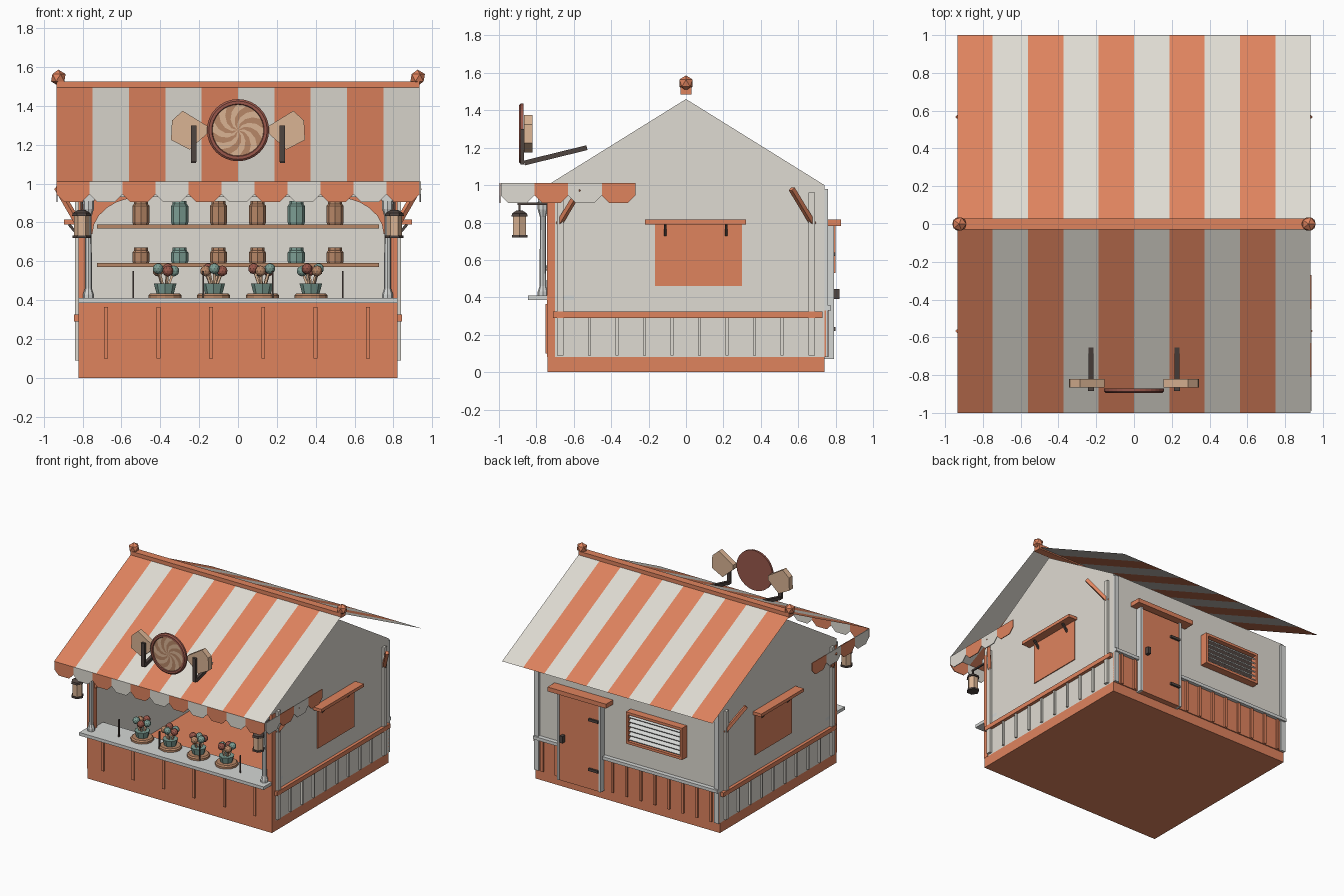
import bpy, bmesh, math
from math import sin, cos, pi
from mathutils import Vector, Matrix

start_cube = bpy.data.objects.get("Cube")
if start_cube:
    bpy.data.objects.remove(start_cube, do_unlink=True)


def material(name, red, green, blue):
    """Flat colour from 8-bit screen values, stored as linear."""
    colour = [(c / 255) ** 2.2 for c in (red, green, blue)] + [1]
    mat = bpy.data.materials.new(name)
    mat.use_nodes = True
    mat.diffuse_color = colour
    mat.node_tree.nodes["Principled BSDF"].inputs["Base Color"].default_value = colour
    return mat


orange = material("warm orange", 222, 130, 94)
cream = material("cream white", 222, 218, 209)
trim = material("pale grey trim", 212, 214, 212)
tan = material("light tan", 217, 178, 146)
brown = material("caramel brown", 182, 134, 103)
teal = material("muted teal", 124, 157, 147)
metal = material("dark metal", 80, 70, 66)
red = material("dark red", 152, 88, 76)


def finish(name, bm, *mats, normals=True):
    if normals:
        bmesh.ops.recalc_face_normals(bm, faces=bm.faces)
    mesh = bpy.data.meshes.new(name)
    bm.to_mesh(mesh)
    bm.free()
    for mat in mats:
        mesh.materials.append(mat)
    obj = bpy.data.objects.new(name, mesh)
    bpy.context.scene.collection.objects.link(obj)
    return obj


def box(name, mat, xs, ys, zs):
    """Box between two limits on each axis."""
    bm = bmesh.new()
    bmesh.ops.create_cube(bm, size=1)
    limits = [sorted(pair) for pair in (xs, ys, zs)]
    for v in bm.verts:
        v.co = [lo if c < 0 else hi for c, (lo, hi) in zip(v.co, limits)]
    return finish(name, bm, mat)


def beam(name, mat, start, end, width):
    """Square bar between two points."""
    start, end = Vector(start), Vector(end)
    bm = bmesh.new()
    bmesh.ops.create_cube(bm, size=1)
    bmesh.ops.scale(bm, vec=(width, width, (end - start).length), verts=bm.verts)
    turn = (end - start).to_track_quat('Z', 'Y').to_matrix().to_4x4()
    bm.transform(Matrix.Translation((start + end) / 2) @ turn)
    return finish(name, bm, mat)


def prism(name, mat, axis, outline, lo, hi):
    """Outline extruded along x or y."""
    place = (lambda p, d: (d, *p)) if axis == "x" else (lambda p, d: (p[0], d, p[1]))
    bm = bmesh.new()
    face = bm.faces.new([bm.verts.new(place(p, lo)) for p in outline])
    out = bmesh.ops.extrude_face_region(bm, geom=[face])["geom"]
    shift = Vector(place((0, 0), hi - lo))
    for v in out:
        if isinstance(v, bmesh.types.BMVert):
            v.co += shift
    return finish(name, bm, mat)


def turned(name, mat, centre, profile, sides=8, toward_front=False):
    """Lathe of (radius, height) points about z, or about -y."""
    bm = bmesh.new()
    rings = [[bm.verts.new((r * cos(2 * pi * k / sides), r * sin(2 * pi * k / sides), h))
              for k in range(sides)] for r, h in profile]
    for low, high in zip(rings, rings[1:]):
        for k in range(sides):
            n = (k + 1) % sides
            bm.faces.new((low[k], low[n], high[n], high[k]))
    bm.faces.new(rings[0])
    bm.faces.new(rings[-1])
    turn = Matrix.Rotation(pi / 2, 4, 'X') if toward_front else Matrix.Identity(4)
    bm.transform(Matrix.Translation(centre) @ turn)
    return finish(name, bm, mat)


def ball(name, mat, centre, radius, detail=1):
    bm = bmesh.new()
    bmesh.ops.create_icosphere(bm, subdivisions=detail, radius=radius)
    bm.transform(Matrix.Translation(centre))
    return finish(name, bm, mat)


W, D, EAVE = .82, .74, .935     # half width, half depth, roof half width

# Shell
box("floor_base", orange, (-W, W), (-D, D), (0, .08))
box("back_wall", cream, (-W, W), (.7, D), (.08, 1))
prism("gable_block", cream, "x", [(-D, 1), (D, 1), (0, 1.46)], -W, W)
box("counter_front", orange, (-W, W), (-D, -.7), (0, .385))
box("counter_top", trim, (-W, W), (-.845, -.6), (.385, .41))
for i in range(6):
    x = -.68 + .27 * i
    box("counter_slat", orange, (x - .01, x + .01), (-.75, -D), (.1, .365))

# Striped roof sheets
for name, side in (("front_roof", -1), ("back_roof", 1)):
    bm = bmesh.new()
    rows = [[bm.verts.new((EAVE * (i / 5 - 1), y, z)) for i in range(11)]
            for y, z in ((0, 1.51), (side, 1.01))]
    for i in range(10):
        quad = [rows[0][i], rows[0][i + 1], rows[1][i + 1], rows[1][i]]
        face = bm.faces.new(quad if side > 0 else quad[::-1])
        face.normal_update()
        if face.normal.z < 0:
            face.normal_flip()
        face.material_index = i % 2
    finish(name, bm, orange, cream, normals=False)
box("ridge_beam", orange, (-EAVE, EAVE), (-.03, .03), (1.485, 1.525))


def scallop(axis, start, width, mat, depth):
    cut, end = .04, start + width
    outline = [(start, 1.01), (end, 1.01), (end, .945), (end - cut, .905),
               (start + cut, .905), (start, .945)]
    prism("valance_scallop", mat, axis, outline, depth, depth + .006)


for i in range(11):
    scallop("y", EAVE * (2 * i / 11 - 1), EAVE * 2 / 11, cream if i % 2 else orange, -.998)

for s in (-1, 1):
    # Side walls, corner boards and panelling
    box("side_wall", cream, (s * .78, s * W), (-D, D), (.08, 1))
    box("front_post", orange, (s * .765, s * (W + .002)), (-D - .003, -.7), (.08, .95))
    box("side_rail", orange, (s * W, s * .845), (-.71, .73), (.29, .325))
    for t in (-1, 1):
        box("side_corner_board", cream, (s * W, s * .84), (t * .655, t * .69), (.09, .96))
        beam("eave_brace", orange, (s * W, t * .68, .79), (s * .93, t * .565, .98), .025)
    for i in range(8):
        y = -.515 + .147 * i
        box("side_batten", cream, (s * W, s * .835), (y - .008, y + .008), (.09, .29))

    # Side hatch with its shelf canopy
    box("side_hatch", orange, (s * W, s * .827), (-.165, .3), (.46, .79))
    box("hatch_canopy", orange, (s * W, s * .895), (-.22, .32), (.79, .815))
    for y in (-.11, .215):
        beam("hatch_bracket", metal, (s * W, y, .73), (s * .87, y, .79), .014)
    for i in range(4):
        scallop("x", -.99 + .18 * i, .18, orange if i % 2 else cream, s * EAVE)
    ball("ridge_finial", orange, (s * .925, 0, 1.545), .042)

    # Arched opening corners and turned columns
    arch = [(s * .765, .95), (s * .765, .74)]
    arch += [(s * (.5 + .25 * cos(a * pi / 12)), .74 + .19 * sin(a * pi / 12)) for a in range(7)]
    prism("arch_corner", orange, "y", arch + [(s * .5, .95)], -.73, -.71)
    turned("column", trim, (s * .77, -.765, .41),
           [(.028, 0), (.028, .02), (.018, .05), (.016, .42), (.028, .46), (.028, .5)])
    box("column_header", trim, (s * .74, s * .8), (-.79, -D), (.91, .95))

    # Hanging lantern
    lamp = (s * .805, -.89, .72)
    beam("lantern_arm", metal, (lamp[0], -D, .9), (lamp[0], -.9, .9), .012)
    beam("lantern_hook", metal, (lamp[0], -.89, .84), (lamp[0], -.89, .905), .01)
    turned("lantern_glass", tan, lamp, [(.04, .012), (.04, .115)], 6)
    turned("lantern_foot", metal, lamp, [(.048, 0), (.048, .014)], 6)
    turned("lantern_cap", metal, lamp, [(.05, .112), (.046, .128), (.018, .145)], 6)

    # Sign supports and wrapper ends
    beam("sign_arm", metal, (s * .228, -.865, 1.118), (s * .228, -.53, 1.2), .026)
    box("sign_post", metal, (s * .213, s * .243), (-.885, -.865), (1.11, 1.3))
    wing = [(.155, 1.295), (.285, 1.375), (.34, 1.325), (.345, 1.225), (.25, 1.175), (.155, 1.26)]
    prism("wrapper_end", tan, "y", [(s * x, z) for x, z in wing], -.865, -.82)

box("front_header", cream, (-.78, .78), (-D, -.7), (.93, 1))

# Round swirl sign
sign = (0, -.87, 1.275)
turned("sign_rim", red, sign, [(.16, 0), (.16, .016), (.15, .024), (.135, .024), (.13, .014)], 32, True)
bm = bmesh.new()
rings = [[bm.verts.new((r * .033 * cos(a), -.887, sign[2] + r * .033 * sin(a)))
          for a in [2 * pi * k / 32 - .28 * r for k in range(32)]] for r in range(5)]
for r in range(4):
    for k in range(32):
        n = (k + 1) % 32
        face = bm.faces.new((rings[r][k], rings[r][n], rings[r + 1][n], rings[r + 1][k]))
        face.material_index = k // 2 % 2
bmesh.ops.remove_doubles(bm, verts=bm.verts, dist=.0005)
for face in bm.faces:
    face.normal_update()
    if face.normal.y > 0:
        face.normal_flip()
finish("sign_swirl", bm, tan, brown, normals=False)

# Shelves and jars inside
for shelf, height in ((.79, .12), (.59, .08)):
    box("shelf", brown, (-.725, .725), (.56, .7), (shelf - .02, shelf))
    for i in range(6):
        turned("jar", teal if i in (1, 4) else brown, (-.5 + .2 * i, .63, shelf),
               [(.04, 0), (.044, .01), (.044, height - .025), (.036, height - .015),
                (.036, height)])

# Sweet pots and thin rods on the counter
for i in range(4):
    x, y = -.375 + .25 * i, -.68
    turned("pot_tray", brown, (x, y, .41), [(.085, 0), (.085, .015), (.075, .025)], 12)
    turned("pot", teal, (x, y, .435), [(.045, 0), (.058, .05), (.05, .05)], 8)
    for k, mat in enumerate((teal, red, brown, teal, red)):
        a = 2 * pi * k / 5 + i
        top = (x + .045 * cos(a), y + .04 * sin(a), .55 + .012 * (k % 2))
        beam("sweet_stick", tan, (x + .015 * cos(a), y + .015 * sin(a), .47), top, .012)
        ball("sweet", mat, top, .028, 2)
    beam("counter_rod", metal, (-.54 + .36 * i, -D, .41), (-.54 + .36 * i, -D, .55), .008)

# Back panelling
box("back_panel", orange, (-W, W), (D, .748), (.08, .33))
for lo, hi in ((-W, .2), (.6, W)):
    box("back_rail", trim, (lo, hi), (D, .775), (.33, .355))
for i in range(13):
    x = -.75 + .125 * i
    if not .18 < x < .62:
        box("back_batten", orange, (x - .01, x + .01), (D, .762), (.08, .33))
for s in (-1, 1):
    box("back_corner_board", trim, (s * .78, s * W), (D, .76), (.08, .98))

# Back door with frame, canopy and fittings
box("door", orange, (.225, .575), (D, .785), (.07, .77))
for x in (.205, .575):
    box("door_frame", trim, (x, x + .02), (D, .79), (.07, .78))
box("door_canopy", orange, (.13, .65), (D, .83), (.78, .815))
box("door_handle", metal, (.525, .55), (.785, .82), (.39, .445))
for z in (.23, .63):
    box("door_hinge", metal, (.225, .31), (.785, .8), (z - .01, z + .01))

# Louvred vent
box("vent_backing", metal, (-.51, -.035), (D, .75), (.54, .78))
for z in (.53, .765):
    box("vent_frame", orange, (-.525, -.025), (D, .8), (z, z + .02))
for x in (-.525, -.045):
    box("vent_frame_side", orange, (x, x + .02), (D, .8), (.53, .785))
for i in range(6):
    z = .555 + .036 * i
    prism("vent_louvre", trim, "x", [(.745, z + .03), (.785, z), (.79, z + .008), (.75, z + .036)],
          -.505, -.045)
